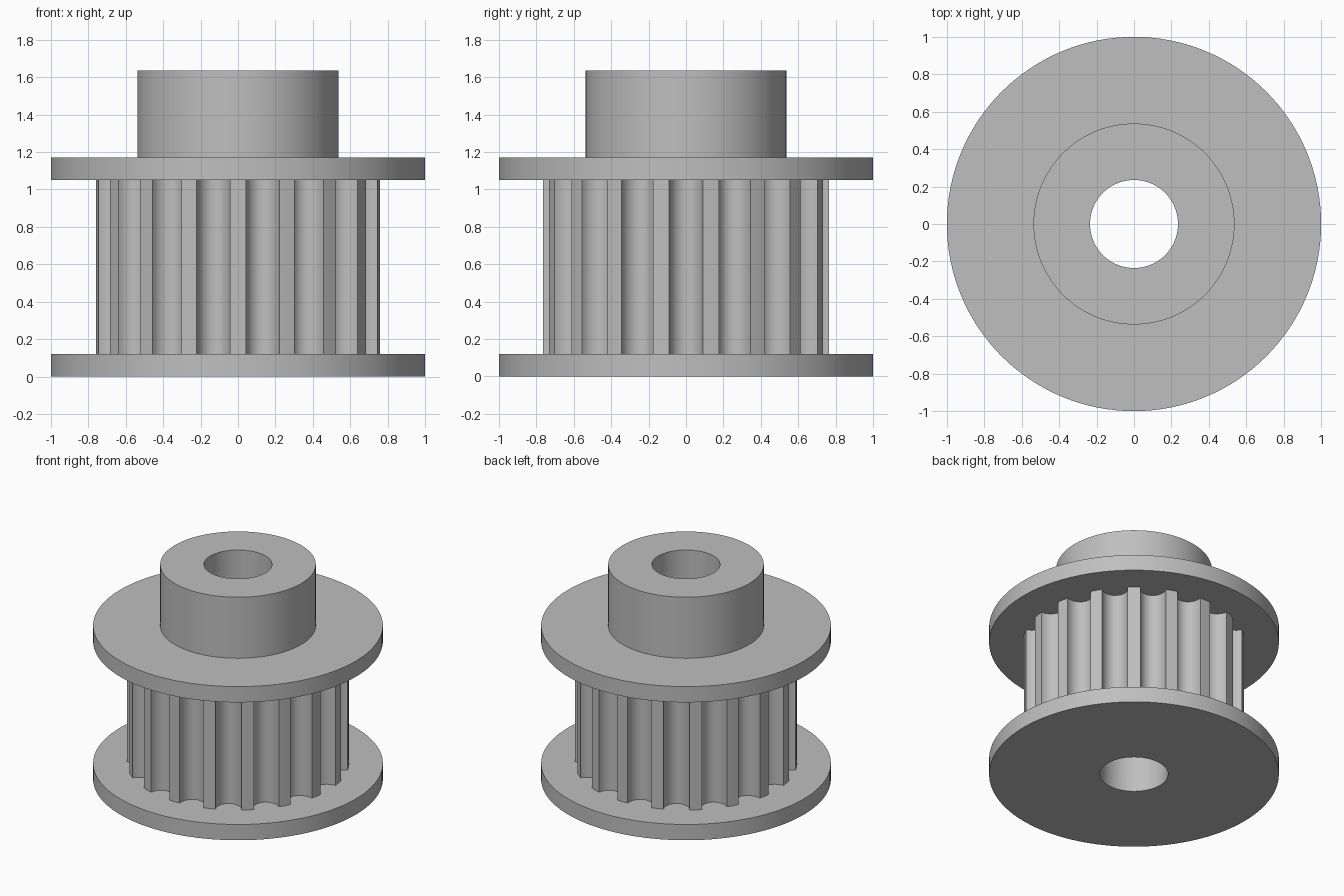
import bpy
import bmesh
from math import sin, cos, pi, radians, atan2

if "Cube" in bpy.data.objects:
    bpy.data.objects.remove(bpy.data.objects["Cube"], do_unlink=True)

BORE = 0.235
TEETH = 18
TOOTH_RADIUS = 0.765
GROOVE_HALF_WIDTH = 0.09
GROOVE_DEPTH = 0.1

metal = bpy.data.materials.new("plain grey")
metal.use_nodes = True
GREY = (0.52, 0.52, 0.52, 1)
metal.diffuse_color = GREY
metal.node_tree.nodes["Principled BSDF"].inputs["Base Color"].default_value = GREY


def circle(radius, count=128):
    return [(radius * cos(2 * pi * i / count), radius * sin(2 * pi * i / count))
            for i in range(count)]


def toothed_outline():
    """Flat-topped teeth with rounded grooves between them."""
    points = []
    steps = 14
    pitch = 2 * pi / TEETH
    rim = (TOOTH_RADIUS ** 2 - GROOVE_HALF_WIDTH ** 2) ** 0.5
    for k in range(TEETH):
        land = radians(-90) + k * pitch
        points.append((TOOTH_RADIUS * cos(land), TOOTH_RADIUS * sin(land)))
        a = land + pitch / 2
        for i in range(steps + 1):
            t = pi * i / steps
            across = -GROOVE_HALF_WIDTH * cos(t)
            out = rim - GROOVE_DEPTH * sin(t)
            points.append((out * cos(a) - across * sin(a),
                           out * sin(a) + across * cos(a)))
    return points


def bored_part(name, outline, z0, z1, bottom=True, top=True):
    """Extrude an outline upwards around the central bore."""
    bm = bmesh.new()
    bore = [(BORE * cos(atan2(y, x)), BORE * sin(atan2(y, x))) for x, y in outline]
    rings = [[bm.verts.new((x, y, z)) for x, y in pts]
             for pts, z in ((bore, z0), (outline, z0), (outline, z1), (bore, z1))]
    walls = [(1, 2), (3, 0)]
    if bottom:
        walls.append((0, 1))
    if top:
        walls.append((2, 3))
    n = len(outline)
    for a, b in walls:
        for i in range(n):
            j = (i + 1) % n
            bm.faces.new((rings[a][i], rings[a][j], rings[b][j], rings[b][i]))
    mesh = bpy.data.meshes.new(name)
    bm.to_mesh(mesh)
    bm.free()
    mesh.materials.append(metal)
    obj = bpy.data.objects.new(name, mesh)
    bpy.context.collection.objects.link(obj)
    bpy.ops.object.select_all(action="DESELECT")
    obj.select_set(True)
    bpy.context.view_layer.objects.active = obj
    bpy.ops.object.shade_smooth_by_angle(angle=radians(30))
    return obj


# Flanges, toothed drum and hub, stacked around one bore
bored_part("lower_flange", circle(1), 0, 0.12)
bored_part("toothed_drum", toothed_outline(), 0.12, 1.05, bottom=False, top=False)
bored_part("upper_flange", circle(1), 1.05, 1.17)
bored_part("hub", circle(0.537), 1.17, 1.635, bottom=False)
